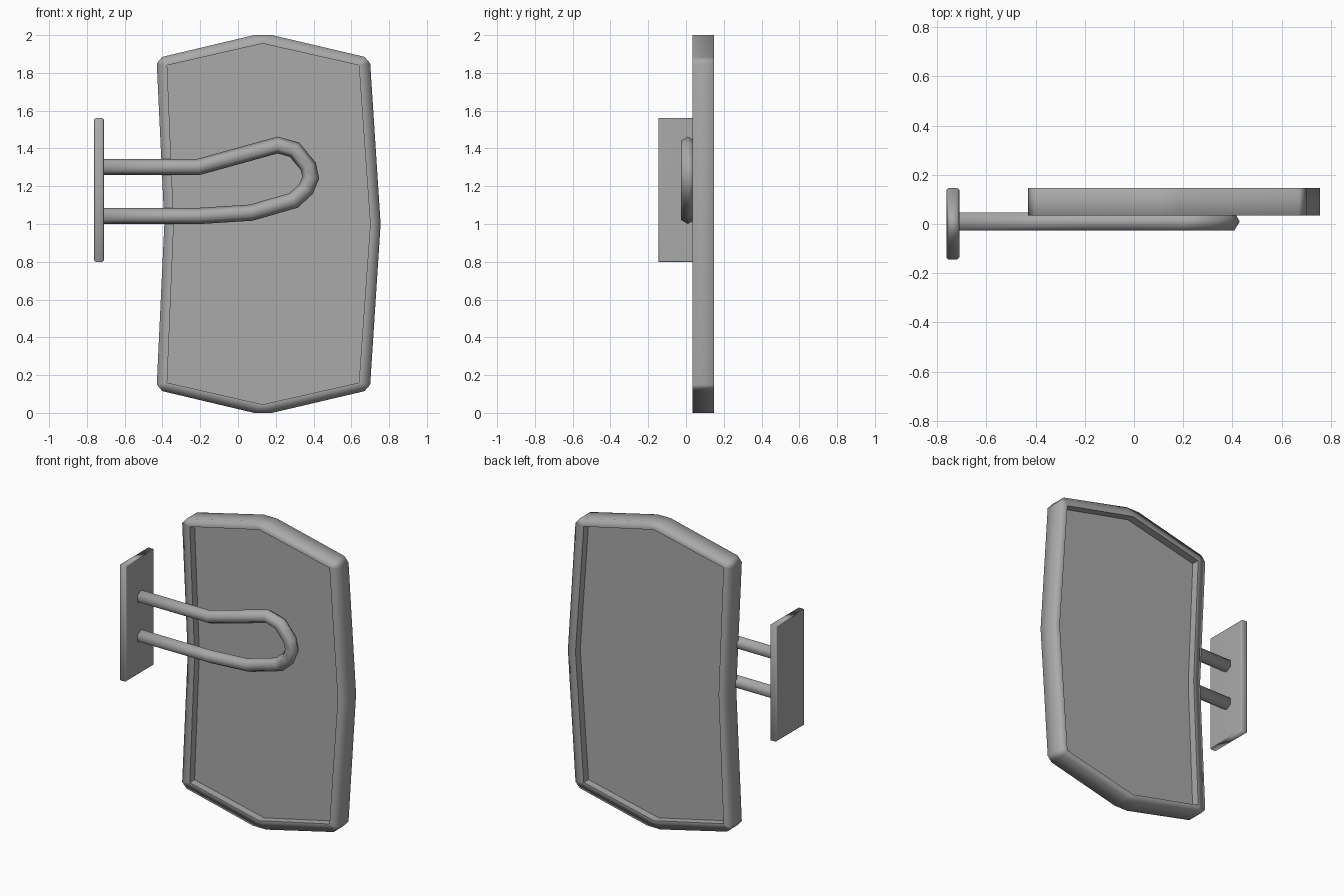
import bpy
import bmesh
from mathutils import Vector

cube = bpy.data.objects.get("Cube")
if cube:
    bpy.data.objects.remove(cube, do_unlink=True)

grey = bpy.data.materials.new("plain_grey")
grey.use_nodes = True
colour = (0.4, 0.4, 0.4, 1)
grey.diffuse_color = colour
grey.node_tree.nodes["Principled BSDF"].inputs["Base Color"].default_value = colour


def finish(bm, name, smooth=True, weighted=False):
    """Turn a bmesh into a named grey object."""
    bmesh.ops.recalc_face_normals(bm, faces=bm.faces)
    for face in bm.faces:
        face.smooth = smooth
    mesh = bpy.data.meshes.new(name)
    bm.to_mesh(mesh)
    bm.free()
    mesh.materials.append(grey)
    obj = bpy.data.objects.new(name, mesh)
    bpy.context.collection.objects.link(obj)
    if weighted:
        mod = obj.modifiers.new("Weighted normals", 'WEIGHTED_NORMAL')
        mod.keep_sharp = True
    return obj


def mirrored(half):
    """Close a half outline by reflecting it about z = 1."""
    return half + [(x, 2 - z) for x, z in reversed(half[1:-1])]


def ring(bm, outline, y):
    return [bm.verts.new((x, y, z)) for x, z in outline]


def bridge(bm, a, b):
    for i in range(len(a)):
        j = (i + 1) % len(a)
        bm.faces.new((a[i], a[j], b[j], b[i]))


# Outlines: outer has trimmed corners, inner has single corners
outer = mirrored([(-0.39, 1), (-0.43, 1.85), (-0.4, 1.885), (0.085, 2),
                  (0.18, 2), (0.67, 1.885), (0.7, 1.85), (0.755, 1)])
top_left, apex, top_right = (-0.375, 1.84), (0.13, 1.955), (0.64, 1.84)
inner_half = [(-0.34, 1), top_left, apex, top_right, (0.7, 1)]
inner = mirrored([inner_half[0], top_left, top_left, apex, apex,
                  top_right, top_right, inner_half[-1]])
FRONT, BACK = 0.035, 0.147

# Frame: closed rectangular section around the outline
bm = bmesh.new()
loops = [ring(bm, outer, FRONT), ring(bm, outer, BACK),
         ring(bm, inner, BACK), ring(bm, inner, FRONT)]
for k in range(4):
    bridge(bm, loops[k], loops[(k + 1) % 4])
inner_verts = set(loops[2] + loops[3])
sharp = [e for e in bm.edges if all(v in inner_verts for v in e.verts)]
for edge in sharp:
    edge.smooth = False
bmesh.ops.remove_doubles(bm, verts=bm.verts, dist=0.0001)
finish(bm, "frame", weighted=True)

# Recessed panel, visible from both sides
bm = bmesh.new()
outline = mirrored(inner_half)
front, back = ring(bm, outline, 0.085), ring(bm, outline, 0.097)
bm.faces.new(front)
bm.faces.new(back)
bridge(bm, front, back)
finish(bm, "panel", smooth=False)

# Bent tube bracket: six-sided section swept with mitred bends
path = [Vector((x, 0, z)) for x, z in [
    (-0.72, 1.302), (-0.21, 1.302), (0.21, 1.418), (0.3, 1.393),
    (0.372, 1.305), (0.385, 1.245), (0.36, 1.185), (0.295, 1.125),
    (0.07, 1.06), (-0.2, 1.043), (-0.72, 1.043)]]
steps = [(b - a).normalized() for a, b in zip(path, path[1:])]
sides = [Vector((-s.z, 0, s.x)) for s in steps]
section = [(1, 0), (0.5, 0.866), (-0.5, 0.866),
           (-1, 0), (-0.5, -0.866), (0.5, -0.866)]
bm = bmesh.new()
rings = []
for i, point in enumerate(path):
    n1, n2 = sides[max(i - 1, 0)], sides[min(i, len(sides) - 1)]
    mitre = (n1 + n2) / (1 + n1.dot(n2))
    rings.append([bm.verts.new(point + 0.043 * (u * mitre + Vector((0, v, 0)))
                               + Vector((0, 0.01, 0))) for u, v in section])
for a, b in zip(rings, rings[1:]):
    bridge(bm, a, b)
bm.faces.new(rings[0])
bm.faces.new(rings[-1])
finish(bm, "bracket_tube")

# Wall plate: slab with softened rims on its two broad faces
bm = bmesh.new()
bmesh.ops.create_cube(bm, size=1)
bmesh.ops.scale(bm, vec=(0.052, 0.292, 0.76), verts=bm.verts)
bmesh.ops.translate(bm, vec=(-0.736, 0.001, 1.18), verts=bm.verts)
rims = [e for e in bm.edges
        if abs(e.verts[0].co.x - e.verts[1].co.x) < 0.001]
bmesh.ops.bevel(bm, geom=rims, offset=0.008, segments=1, affect='EDGES')
finish(bm, "wall_plate", weighted=True)
